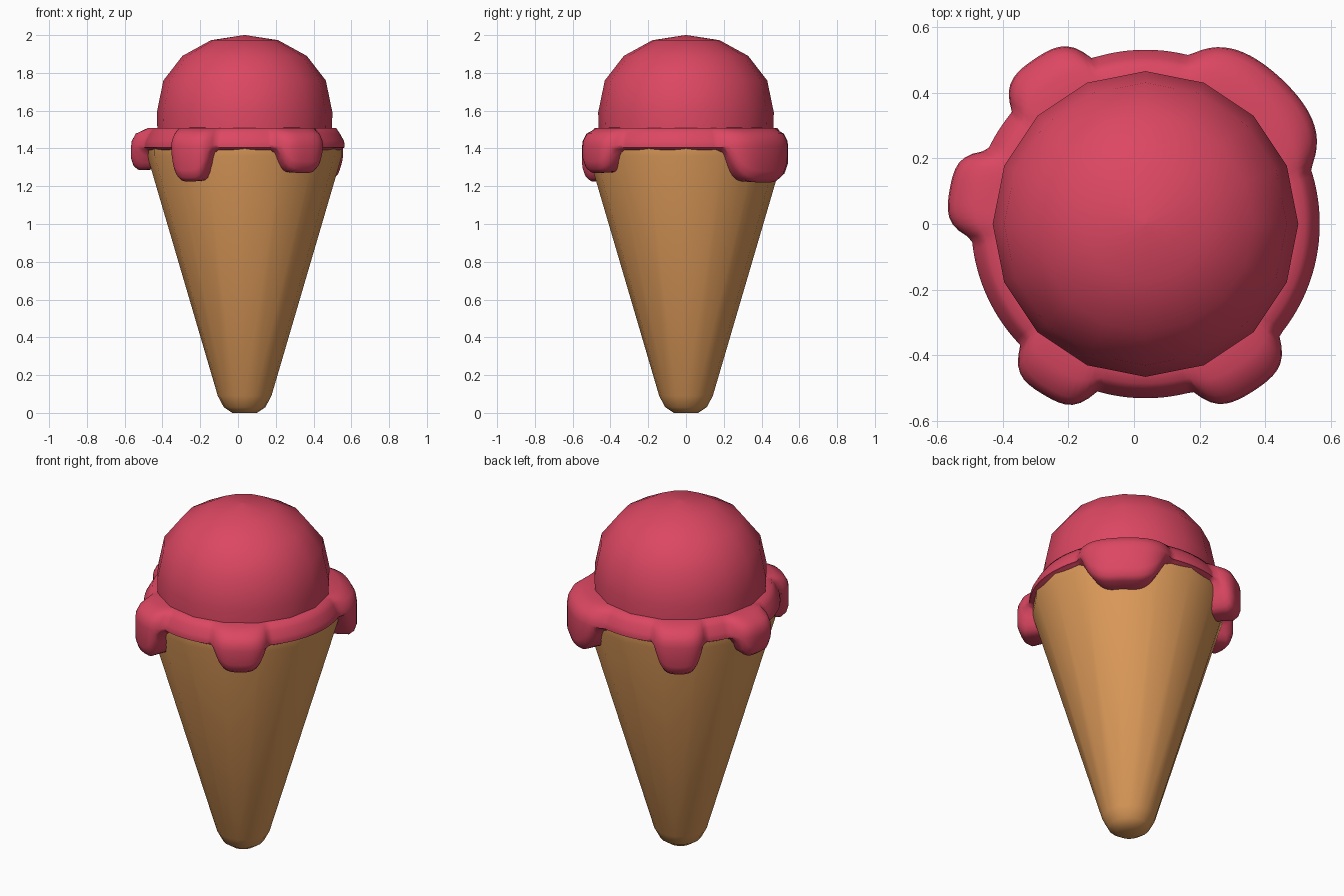
import bpy, bmesh, math

if "Cube" in bpy.data.objects:
    bpy.data.objects.remove(bpy.data.objects["Cube"])

CX = 0.035  # axis of the cone and scoop


def material(name, rgb):
    m = bpy.data.materials.new(name)
    m.diffuse_color = (*rgb, 1)
    m.use_nodes = True
    m.node_tree.nodes["Principled BSDF"].inputs["Base Color"].default_value = m.diffuse_color
    return m


PINK = material("strawberry_pink", (0.71, 0.063, 0.122))
WAFER = material("wafer_tan", (0.70, 0.315, 0.098))


def skin(name, rings, mat, angle, cap_first=True, cap_last=True, closed=False):
    """Bridge a list of equal-length closed rings into a mesh object."""
    bm = bmesh.new()
    vs = [[bm.verts.new(p) for p in r] for r in rings]
    n = len(vs[0])
    for k in range(len(vs) if closed else len(vs) - 1):
        a, b = vs[k], vs[(k + 1) % len(vs)]
        for i in range(n):
            j = (i + 1) % n
            bm.faces.new((a[i], a[j], b[j], b[i]))
    if not closed:
        if cap_first:
            bm.faces.new(vs[0])
        if cap_last:
            bm.faces.new(vs[-1])
    bmesh.ops.recalc_face_normals(bm, faces=bm.faces)
    me = bpy.data.meshes.new(name)
    bm.to_mesh(me)
    bm.free()
    me.materials.append(mat)
    ob = bpy.data.objects.new(name, me)
    bpy.context.collection.objects.link(ob)
    bpy.ops.object.select_all(action='DESELECT')
    ob.select_set(True)
    bpy.context.view_layer.objects.active = ob
    bpy.ops.object.shade_smooth_by_angle(angle=math.radians(angle))
    return ob


def polar(r, t, z):
    return (CX + r * math.cos(t), r * math.sin(t), z)


def lathe(name, profile, mat, sides=16):
    rings = [[polar(r, 2 * math.pi * i / sides, z) for i in range(sides)] for r, z in profile]
    return skin(name, rings, mat, 40)


# Wafer cone with rounded tip
lathe("cone", [(0.065, 0), (0.11, 0.03), (0.142, 0.09), (0.515, 1.36), (0.515, 1.40)], WAFER)

# Scoop dome
lathe("scoop", [(0.46, 1.45), (0.465, 1.59), (0.43, 1.76), (0.329, 1.89),
                (0.178, 1.973), (0.004, 2.0)], PINK)

# Melted rim with drips: (angle, half width, lowest z)
DRIPS = [(-121, 13, 1.225), (-57, 15, 1.27), (47, 25, 1.22), (124, 14, 1.24), (170, 13, 1.285)]
STEPS = 180
rings = []
for i in range(STEPS):
    deg = i * 360 / STEPS
    zb, bulge = 1.38, 0.0
    for centre, half, low in DRIPS:
        u = abs((deg - centre + 180) % 360 - 180) / half
        if u < 1:
            zb = 1.38 - (1.38 - low) * (1 - u ** 4) ** 1.3
        if u < 1.15:
            bulge = (1 - (u / 1.15) ** 4) ** 1.2
    R = 0.53 + 0.075 * bulge
    t = math.radians(deg)
    section = [(0.44, 1.51), (0.485 + 0.03 * bulge, 1.508), (R - 0.025, 1.478),
               (R - 0.004, 1.44), (R, 1.41 + 0.01 * (1 - bulge)), (R, min(zb + 0.06, 1.405)),
               (R - 0.014, zb + 0.02), (R - 0.04, zb), (0.44, zb + 0.005)]
    rings.append([polar(r, t, z) for r, z in section])
skin("melted_rim", rings, PINK, 60, closed=True)
